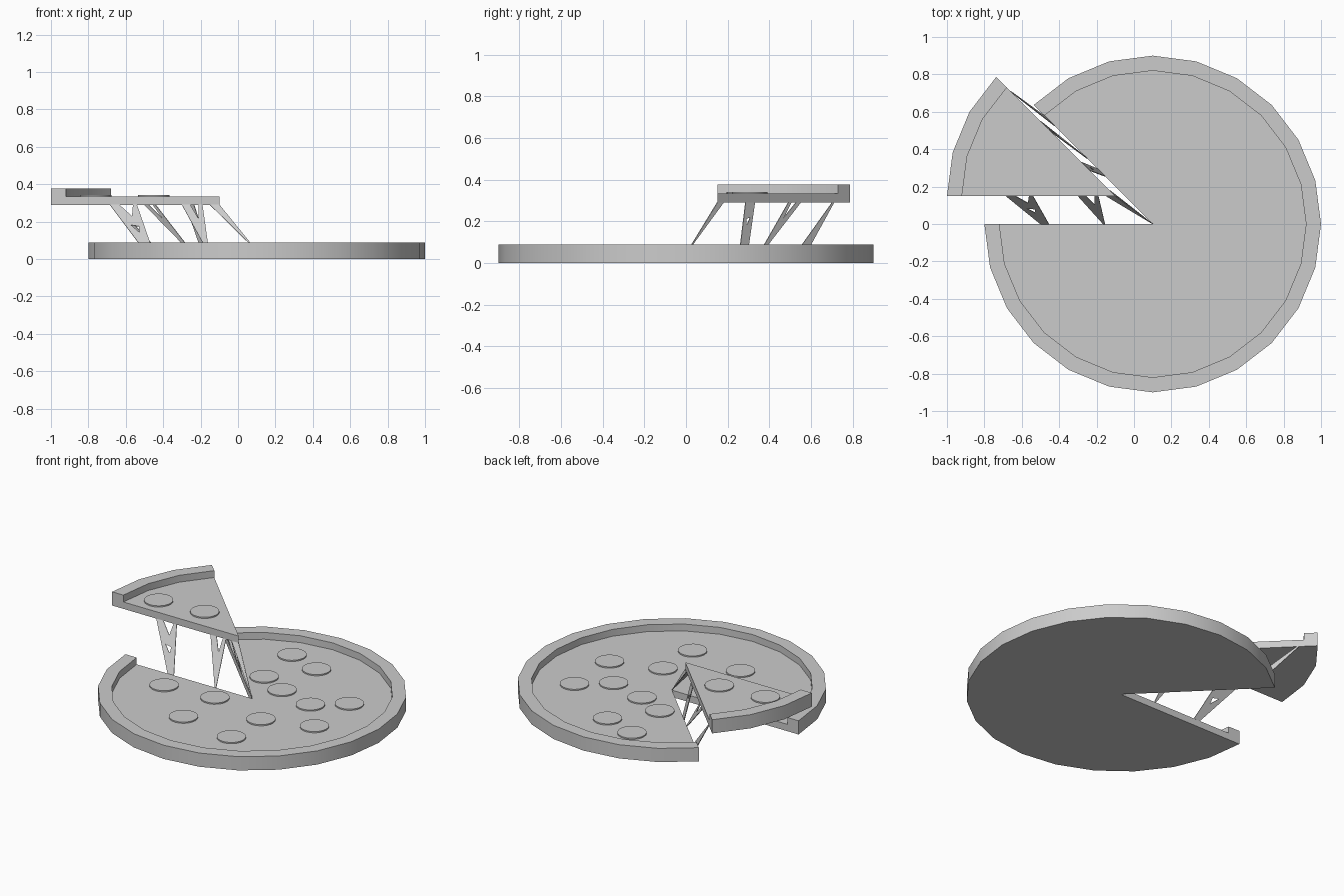
import bpy, bmesh
from math import radians, cos, sin
from mathutils import Vector

cube = bpy.data.objects.get("Cube")
if cube:
    bpy.data.objects.remove(cube, do_unlink=True)

grey = bpy.data.materials.new("plain_grey")
grey.use_nodes = True
grey.diffuse_color = (0.6, 0.6, 0.6, 1)
grey.node_tree.nodes["Principled BSDF"].inputs["Base Color"].default_value = (0.6, 0.6, 0.6, 1)

RADIUS, INNER, CRUST_TOP, CHEESE_TOP = 0.9, 0.82, 0.088, 0.044
PIE = Vector((0.1, 0, 0))
SLICE = Vector((-0.1, 0.15, 0.29))
STEP = 15


def finish(name, bm, location=(0, 0, 0), smooth=True):
    bmesh.ops.recalc_face_normals(bm, faces=bm.faces)
    mesh = bpy.data.meshes.new(name)
    bm.to_mesh(mesh)
    bm.free()
    mesh.materials.append(grey)
    obj = bpy.data.objects.new(name, mesh)
    obj.location = location
    bpy.context.collection.objects.link(obj)
    if smooth:
        bpy.ops.object.select_all(action="DESELECT")
        obj.select_set(True)
        bpy.context.view_layer.objects.active = obj
        bpy.ops.object.shade_smooth_by_angle(angle=radians(30))
    return obj


def wedge(name, start, end, location):
    """Part of a round dish with a raised rim, closed on both cut sides."""
    profile = [(0, 0), (RADIUS, 0), (RADIUS, CRUST_TOP), (INNER, CRUST_TOP),
               (INNER, CHEESE_TOP), (0, CHEESE_TOP)]
    bm = bmesh.new()
    axis = {i: bm.verts.new((0, 0, z)) for i, (r, z) in enumerate(profile) if r == 0}
    rings = []
    for deg in range(start, end + 1, STEP):
        a = radians(deg)
        rings.append([axis[i] if i in axis else bm.verts.new((r * cos(a), r * sin(a), z))
                      for i, (r, z) in enumerate(profile)])
    for ring, after in zip(rings, rings[1:]):
        for i in range(len(profile) - 1):
            corners = [ring[i], ring[i + 1], after[i + 1], after[i]]
            bm.faces.new(list(dict.fromkeys(corners)))
    bm.faces.new(rings[0])
    bm.faces.new(rings[-1])
    return finish(name, bm, location)


def topping(name, x, y, base):
    bm = bmesh.new()
    bmesh.ops.create_cone(bm, cap_ends=True, segments=24, radius1=0.085, radius2=0.085, depth=0.012)
    finish(name, bm, base + Vector((x, y, CHEESE_TOP + 0.002)))


# On each cut side, a point is given by its x only
def front_side(x, top):
    return Vector((x, 0.15 if top else 0, SLICE.z if top else CHEESE_TOP))


def back_side(x, top):
    return Vector((x, (0.05 if top else 0.1) - x, SLICE.z if top else CHEESE_TOP))


def strand(name, side, top, bottom, notch=None, hole=None):
    """Thin sheet of stretched cheese; the notch and hole use (across, down) fractions."""
    a, b = (side(x, True) for x in top)
    c, d = (side(x, False) for x in bottom)

    def at(u, v):
        return a.lerp(b, u).lerp(c.lerp(d, u), v)

    outline = [at(0, 0)]
    if notch:
        left, right, depth = notch
        outline += [at(left, 0), at((left + right) / 2, depth), at(right, 0)]
    outline.append(at(1, 0))
    outline += [d, c] if (d - c).length > 0.001 else [c]
    loops = [outline]
    if hole:
        u, v = hole
        loops.append([at(u - 0.2, v - 0.06), at(u + 0.2, v - 0.03), at(u + 0.05, v + 0.1)])
    bm = bmesh.new()
    edges = []
    for loop in loops:
        verts = [bm.verts.new(p) for p in loop]
        edges += [bm.edges.new((verts[i - 1], verts[i])) for i in range(len(verts))]
    normal = (b - a).cross(c - a).normalized()
    bmesh.ops.triangle_fill(bm, edges=edges, use_beauty=True, normal=normal)
    obj = finish(name, bm, smooth=False)
    solid = obj.modifiers.new("thickness", "SOLIDIFY")
    solid.thickness = 0.004
    solid.offset = 0


# Pie with a missing slice, and the lifted slice
wedge("pie", -180, 135, PIE)
wedge("lifted_slice", 135, 180, SLICE)

# Round toppings
pie_spots = [(-0.15, 0.62), (0.08, 0.54), (-0.11, 0.28), (0.08, 0.19), (0.33, 0.12), (0.51, 0.26),
             (0.52, -0.11), (0.21, -0.21), (0.21, -0.51), (-0.18, -0.44), (-0.18, -0.12), (-0.52, -0.15)]
for i, (x, y) in enumerate(pie_spots):
    topping(f"pie_topping_{i + 1}", x, y, PIE)
for i, (x, y) in enumerate([(-0.66, 0.13), (-0.35, 0.155)]):
    topping(f"slice_topping_{i + 1}", x, y, SLICE)

# Stretched cheese on the front cut
strand("front_strand_outer", front_side, (-0.685, -0.54), (-0.5, -0.455), (0.35, 0.85, 0.25), (0.5, 0.5))
strand("front_strand_middle", front_side, (-0.3, -0.19), (-0.165, -0.155), (0.4, 0.8, 0.3))
strand("front_strand_tip", front_side, (-0.15, -0.1), (0.1, 0.1))

# Stretched cheese on the back cut
strand("back_strand_outer", back_side, (-0.66, -0.65), (-0.475, -0.425))
strand("back_strand_middle", back_side, (-0.5, -0.44), (-0.26, -0.25), (0.4, 0.75, 0.3))
strand("back_strand_inner", back_side, (-0.28, -0.235), (-0.195, -0.155), None, (0.5, 0.35))
strand("back_strand_tip", back_side, (-0.13, -0.1), (0.1, 0.1))
